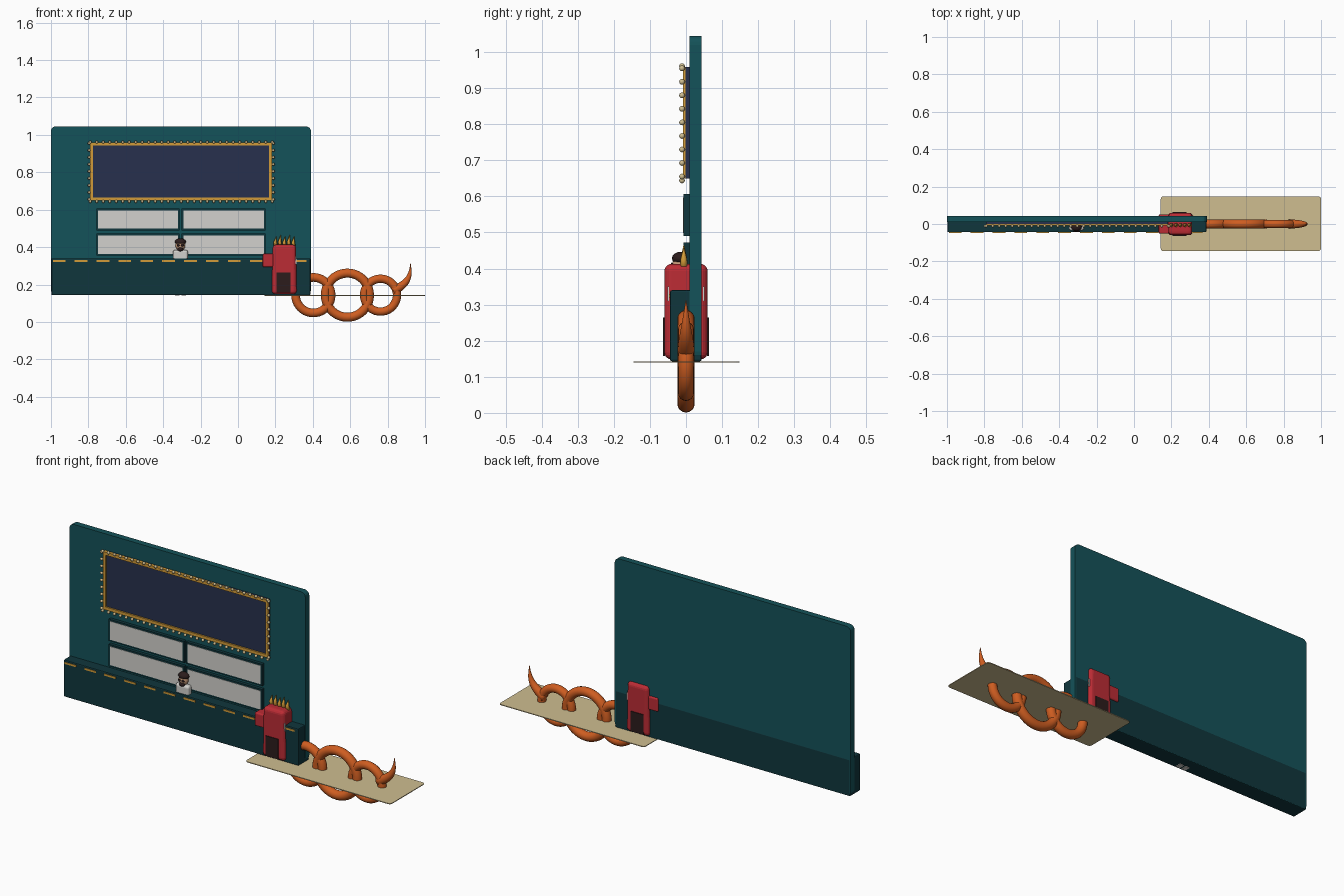
import bpy, bmesh, math
from mathutils import Vector

cube = bpy.data.objects.get("Cube")
if cube:
    bpy.data.objects.remove(cube)


def material(name, *rgb):
    m = bpy.data.materials.new(name)
    m.use_nodes = True
    m.diffuse_color = (*rgb, 1)
    m.node_tree.nodes["Principled BSDF"].inputs["Base Color"].default_value = (*rgb, 1)
    return m


teal = material("teal", 0.007, 0.085, 0.1)
dark_teal = material("dark teal", 0.005, 0.037, 0.046)
navy = material("navy", 0.02, 0.03, 0.075)
gold = material("gold", 0.65, 0.33, 0.04)
grey = material("pale grey", 0.65, 0.64, 0.61)
red = material("red", 0.5, 0.025, 0.035)
orange = material("orange", 0.62, 0.11, 0.015)
sand = material("sand", 0.62, 0.51, 0.28)
brown = material("dark brown", 0.025, 0.012, 0.012)
skin = material("skin", 0.6, 0.34, 0.2)


def finish(name, bm, mat, smooth=False):
    me = bpy.data.meshes.new(name)
    bm.to_mesh(me)
    bm.free()
    me.materials.append(mat)
    ob = bpy.data.objects.new(name, me)
    bpy.context.collection.objects.link(ob)
    if smooth:
        me.polygons.foreach_set("use_smooth", [True] * len(me.polygons))
    return ob


def box(name, x, y, z, mat, bevel=0, axis=None, segments=4):
    """Box from ranges; bevels all edges, or only those along one axis."""
    bm = bmesh.new()
    bmesh.ops.create_cube(bm, size=1)
    for v in bm.verts:
        v.co = [r[0] if c < 0 else r[1] for c, r in zip(v.co, (x, y, z))]
    if bevel:
        edges = [e for e in bm.edges if axis is None
                 or abs((e.verts[0].co - e.verts[1].co).normalized()[axis]) > 0.9]
        bmesh.ops.bevel(bm, geom=edges, offset=bevel, segments=segments,
                        profile=0.5, affect='EDGES')
    return finish(name, bm, mat)


def balls(name, centres, radius, mat, scale=(1, 1, 1), detail=12):
    bm = bmesh.new()
    for c in centres:
        new = bmesh.ops.create_uvsphere(bm, u_segments=detail, v_segments=detail // 2 + 2, radius=radius)
        for v in new["verts"]:
            v.co = Vector(c) + v.co * Vector(scale)
    return finish(name, bm, mat, True)


def tube(name, points, radii, mat, cyclic=False, sides=16):
    """Sweep a circle along a path lying in the xz plane."""
    bm = bmesh.new()
    n, rings = len(points), []
    for i, p in enumerate(points):
        a = points[(i - 1) % n] if cyclic else points[max(i - 1, 0)]
        b = points[(i + 1) % n] if cyclic else points[min(i + 1, n - 1)]
        t = (b - a).normalized()
        side = Vector((t.z, 0, -t.x))
        angles = [2 * math.pi * k / sides for k in range(sides)]
        rings.append([bm.verts.new(p + radii[i] * (side * math.cos(w) + Vector((0, math.sin(w), 0))))
                      for w in angles])
    for i in range(n if cyclic else n - 1):
        r, s = rings[i], rings[(i + 1) % n]
        for k in range(sides):
            j = (k + 1) % sides
            bm.faces.new((r[k], r[j], s[j], s[k]))
    if not cyclic:
        bm.faces.new(rings[0])
        bm.faces.new(rings[-1])
    bmesh.ops.recalc_face_normals(bm, faces=bm.faces)
    return finish(name, bm, mat, True)


# Backdrop wall and long counter
box("back_wall", (-1, 0.39), (0.01, 0.043), (0.145, 1.045), teal, 0.025, 1)
box("counter", (-0.997, 0.387), (-0.044, 0.0435), (0.143, 0.34), dark_teal, 0.005, None, 2)
for i in range(12):
    x = -0.99 + i * 0.117
    box("counter_dash", (x, x + 0.068), (-0.047, -0.043), (0.32, 0.33), gold)

# Marquee screen with frame and bulbs
left, right, low, high = -0.79, 0.183, 0.65, 0.958
box("screen", (left, right), (-0.001, 0.01), (low, high), navy)
for z in (low, high - 0.016):
    box("frame_rail", (left, right), (-0.009, 0.01), (z, z + 0.016), gold)
for x in (left, right - 0.016):
    box("frame_post", (x, x + 0.016), (-0.009, 0.01), (low, high), gold)
bulbs = [(left + (right - left) * i / 28, -0.011, z) for i in range(29) for z in (low - 0.006, high + 0.003)]
bulbs += [(x, -0.011, low + 0.005 + i * 0.0375) for i in range(9) for x in (left - 0.006, right + 0.006)]
balls("marquee_bulbs", bulbs, 0.008, sand, detail=8)

# Four pale windows in dark surrounds
for x0, x1 in ((-0.757, -0.313), (-0.301, 0.147)):
    for z0, z1 in ((0.49, 0.606), (0.355, 0.472)):
        box("window_surround", (x0, x1), (-0.007, 0.01), (z0, z1), dark_teal)
        box("window_pane", (x0 + 0.009, x1 - 0.009), (-0.009, -0.006), (z0 + 0.009, z1 - 0.009), grey)

# Attendant behind the counter
cx, cy = -0.308, -0.018
box("attendant_coat", (cx - 0.04, cx + 0.04), (cy - 0.017, cy + 0.017), (0.2, 0.385), grey, 0.012)
balls("attendant_head", [(cx, cy, 0.408)], 0.026, skin, (1, 0.8, 1.1))
balls("attendant_hair", [(cx, cy + 0.003, 0.428)], 0.03, brown, (1, 0.8, 0.62))
balls("attendant_beard", [(cx, cy - 0.012, 0.388)], 0.016, brown, (1, 0.8, 0.7))
for s in (-1, 1):
    balls("attendant_glasses", [(cx + s * 0.011, cy - 0.021, 0.41)], 0.008, brown, (1, 0.4, 0.8))
    x = cx + s * 0.017
    box("attendant_shoe", (x - 0.012, x + 0.012), (cy - 0.015, cy + 0.015), (0.14, 0.16), grey)

# Red booth with doors front and back, side arm and flame crest
booth = box("booth", (0.18, 0.315), (-0.06, 0.06), (0.148, 0.413), red, 0.02)
for v in booth.data.vertices:
    if v.co.z > 0.3:
        v.co.x = 0.248 + (v.co.x - 0.248) * 0.93
box("booth_arm", (0.132, 0.19), (-0.052, 0.052), (0.293, 0.365), red, 0.008)
for s in (-1, 1):
    box("booth_door", (0.207, 0.281), sorted((s * 0.058, s * 0.064)), (0.157, 0.264), brown)
    box("booth_side_mark", (0.306, 0.314), sorted((s * 0.047, s * 0.051)), (0.31, 0.35), grey)
for i in range(5):
    x = 0.202 + i * 0.024
    height = 0.05 if i % 2 else 0.042
    path = [Vector((x, -0.006, 0.405)), Vector((x - 0.003, -0.006, 0.405 + height * 0.5)),
            Vector((x + 0.003, -0.006, 0.415 + height))]
    tube("flame", path, (0.011, 0.009, 0.001), gold, sides=8)

# Sandy ground sheet
box("ground_sheet", (0.143, 1), (-0.145, 0.148), (0.139, 0.143), sand, 0.015, 2)

# Coiled serpent: three rings through the sheet and a tapering tail
for x, major, minor in ((0.403, 0.095, 0.023), (0.585, 0.118, 0.024), (0.762, 0.088, 0.022)):
    loop = [Vector((x + major * math.cos(a), 0, 0.143 + major * math.sin(a)))
            for a in (2 * math.pi * k / 40 for k in range(40))]
    tube("serpent_coil", loop, [minor] * 40, orange, True)
p0, p1, p2, p3 = (Vector((x, 0, z)) for x, z in ((0.83, 0.165), (0.9, 0.205), (0.925, 0.23), (0.922, 0.312)))
steps = [k / 14 for k in range(15)]
tail = [p0 * (1 - t) ** 3 + p1 * 3 * t * (1 - t) ** 2 + p2 * 3 * t * t * (1 - t) + p3 * t ** 3 for t in steps]
tube("serpent_tail", tail, [0.023 * (1 - t ** 1.6) + 0.001 for t in steps], orange)
